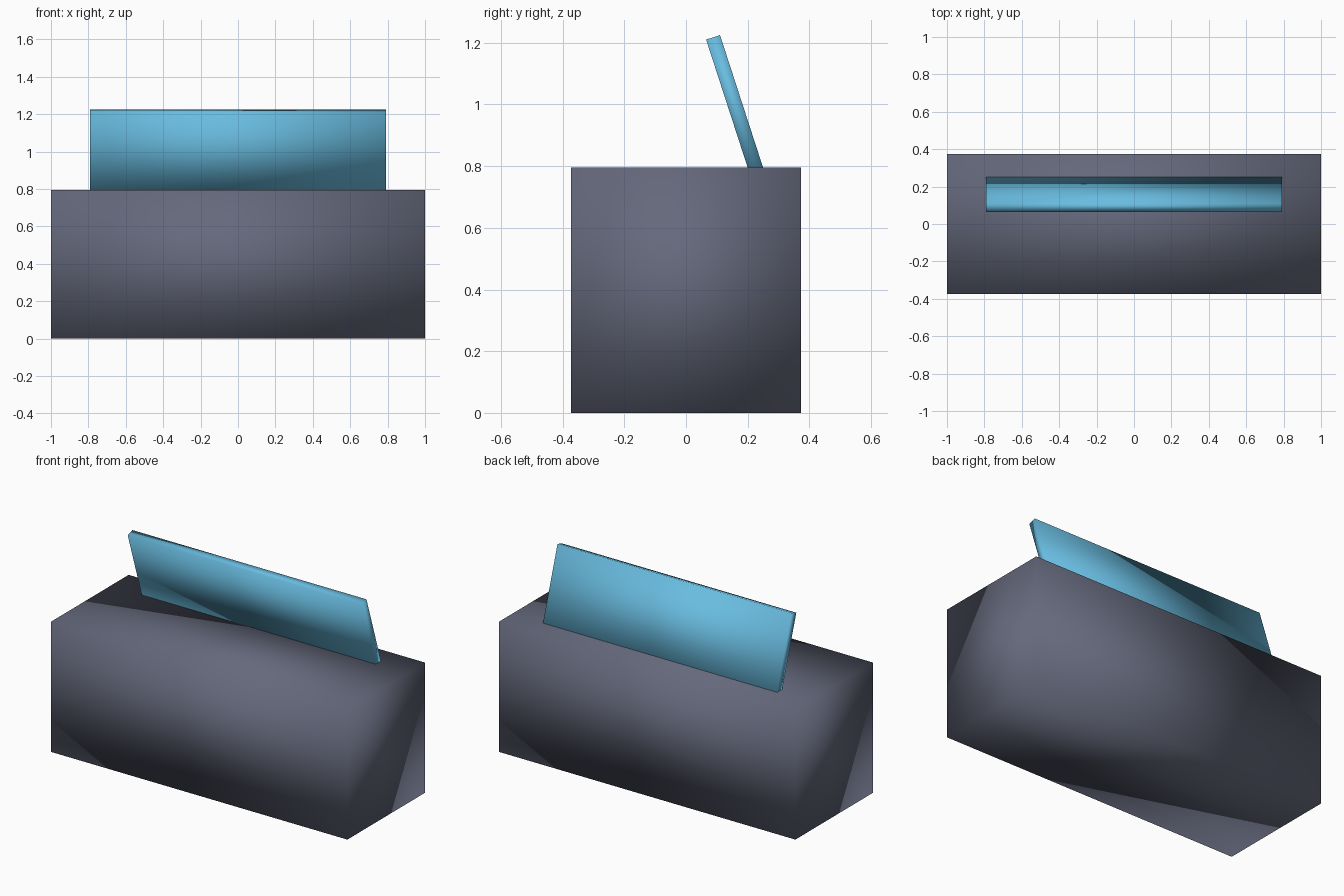
import bpy, math

if "Cube" in bpy.data.objects:
    bpy.data.objects.remove(bpy.data.objects["Cube"])


def material(name, rgb):
    m = bpy.data.materials.new(name)
    m.diffuse_color = (*rgb, 1.0)
    m.use_nodes = True
    m.node_tree.nodes["Principled BSDF"].inputs["Base Color"].default_value = m.diffuse_color
    return m


def soft_box(name, size, loc, mat, tilt=0.0):
    """Box with fully smooth shading."""
    bpy.ops.mesh.primitive_cube_add(size=1, location=loc)
    ob = bpy.context.object
    ob.name = name
    ob.scale = size
    bpy.ops.object.transform_apply(location=False, rotation=False, scale=True)
    ob.rotation_euler.x = tilt
    ob.data.materials.append(mat)
    bpy.ops.object.shade_smooth()
    return ob


slate = material("slate_grey", (0.13, 0.14, 0.20))
sky = material("sky_blue", (0.14, 0.50, 0.74))

# Solid console body
soft_box("console_body", (2.0, 0.747, 0.795), (0, 0, 0.3975), slate)

# Screen panel leaning forward, its lower edge sunk into the body
soft_box("screen_panel", (1.58, 0.0475, 0.50), (0, 0.165, 0.98), sky,
         tilt=math.radians(18))
